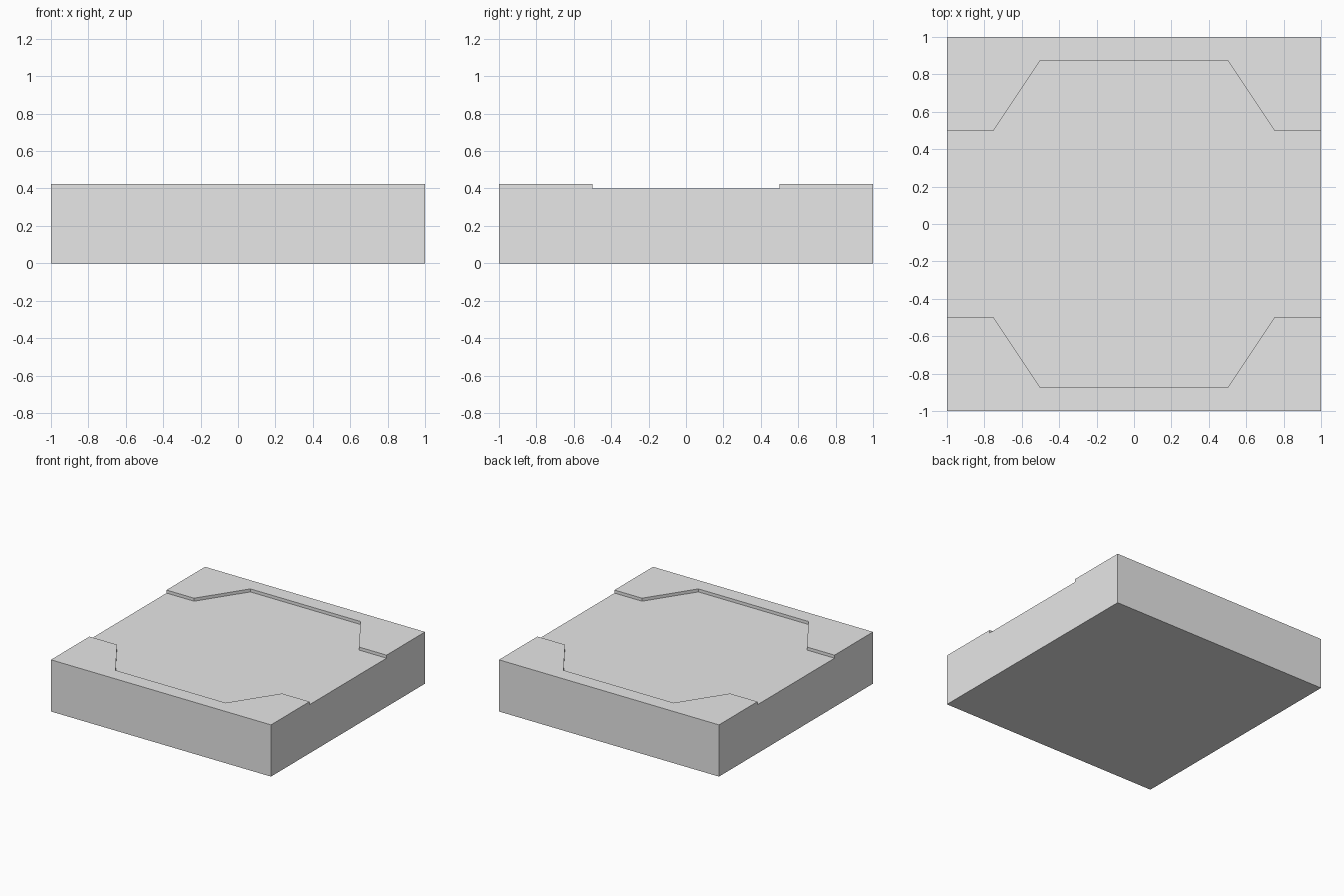
import bpy
import bmesh
import math
from mathutils import Vector

FLOOR_Z = 0.4
RIM_Z = 0.425

cube = bpy.data.objects.get("Cube")
if cube:
    bpy.data.objects.remove(cube, do_unlink=True)


def flat_material(name, colour):
    mat = bpy.data.materials.new(name)
    mat.use_nodes = True
    mat.diffuse_color = colour
    for node in mat.node_tree.nodes:
        if node.type == 'BSDF_PRINCIPLED':
            node.inputs["Base Color"].default_value = colour
    return mat


def raise_faces(bm, faces, height, keep=False):
    """Extrude faces straight up and return the new top faces."""
    result = bmesh.ops.extrude_face_region(bm, geom=faces, use_keep_orig=keep)["geom"]
    verts = [g for g in result if isinstance(g, bmesh.types.BMVert)]
    bmesh.ops.translate(bm, verts=verts, vec=Vector((0, 0, height)))
    return [g for g in result if isinstance(g, bmesh.types.BMFace)]


bm = bmesh.new()

# Stepped outline of the recess, mirrored front to back
half = [(-1, 0.5), (-0.75, 0.5), (-0.5, 0.875)]
step = half + [(-x, y) for x, y in reversed(half)]
back = [bm.verts.new((x, y, 0)) for x, y in step]
front = [bm.verts.new((x, -y, 0)) for x, y in step]

# Footprint: recess floor between two rims
bm.faces.new(front + back[::-1])
for line, side in ((back, 1), (front, -1)):
    corners = [bm.verts.new((x, side, 0)) for x in (1, -1)]
    bm.faces.new(line + corners)
bmesh.ops.recalc_face_normals(bm, faces=bm.faces[:])

# Solid slab, then the two raised rims
top = raise_faces(bm, bm.faces[:], FLOOR_Z, keep=True)
rims = [f for f in top if any(abs(v.co.y) > 0.99 for v in f.verts)]
for rim in rims:
    raise_faces(bm, [rim], RIM_Z - FLOOR_Z)

# Merge coplanar faces
bmesh.ops.recalc_face_normals(bm, faces=bm.faces[:])
bmesh.ops.dissolve_limit(bm, angle_limit=math.radians(1),
                         verts=bm.verts[:], edges=bm.edges[:])
bmesh.ops.recalc_face_normals(bm, faces=bm.faces[:])

mesh = bpy.data.meshes.new("recessed_slab")
bm.to_mesh(mesh)
bm.free()
mesh.materials.append(flat_material("light grey", (0.8, 0.8, 0.8, 1)))
slab = bpy.data.objects.new("recessed_slab", mesh)
bpy.context.collection.objects.link(slab)
